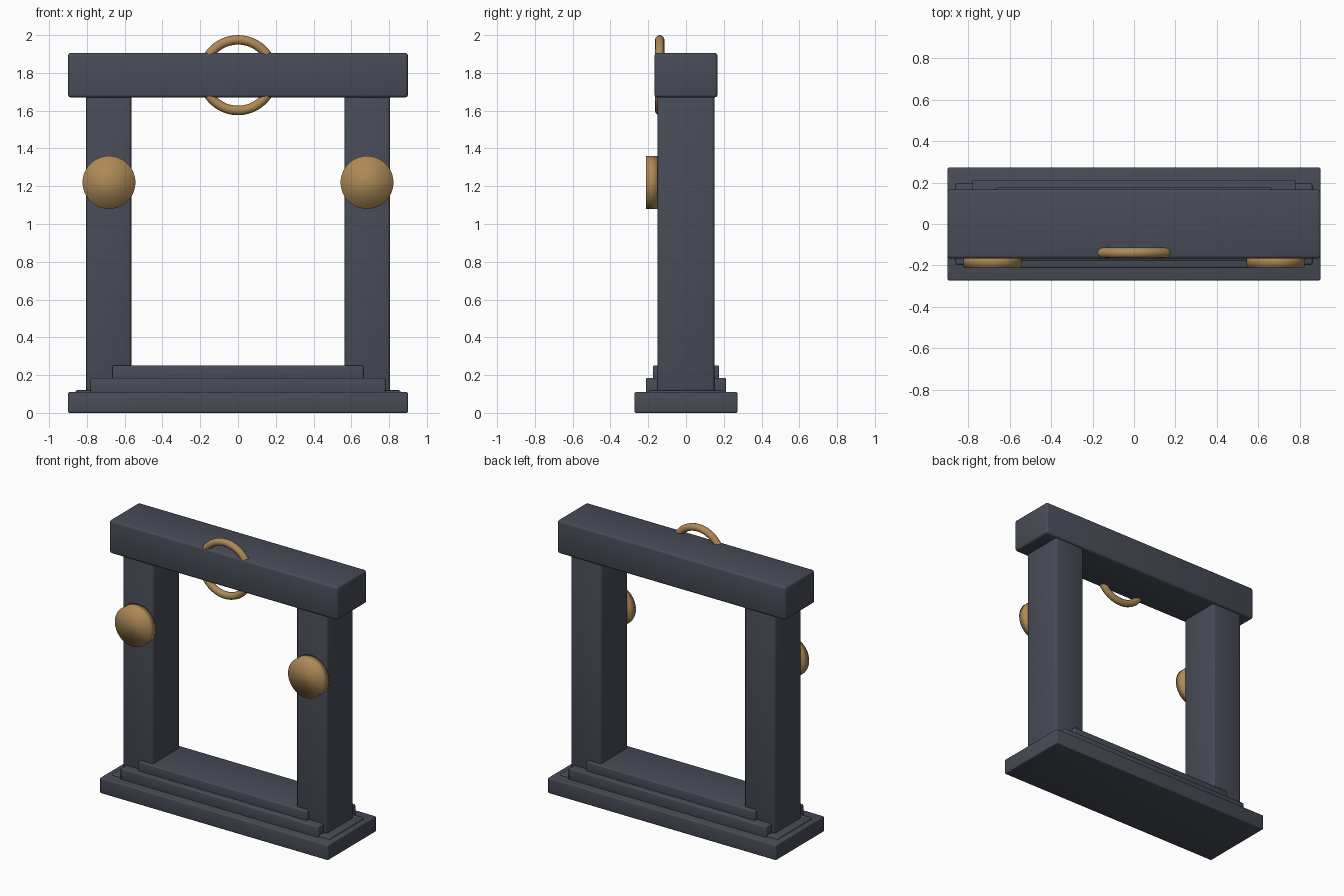
import bpy
import math

cube = bpy.data.objects.get("Cube")
if cube:
    bpy.data.objects.remove(cube, do_unlink=True)


def make_material(name, rgb):
    mat = bpy.data.materials.new(name)
    mat.use_nodes = True
    colour = (*rgb, 1.0)
    mat.diffuse_color = colour
    bsdf = next(n for n in mat.node_tree.nodes if n.type == 'BSDF_PRINCIPLED')
    bsdf.inputs["Base Color"].default_value = colour
    return mat


slate = make_material("dark slate", (0.065, 0.071, 0.095))
bronze = make_material("bronze", (0.42, 0.25, 0.095))


def finish(name, mat):
    obj = bpy.context.object
    obj.name = name
    obj.data.materials.append(mat)
    bpy.ops.object.shade_smooth()
    return obj


def block(name, x, half_x, half_y, bottom, top, bevel):
    """Softly bevelled stone block, centred on y = 0."""
    bpy.ops.mesh.primitive_cube_add(size=2, location=(x, 0, (bottom + top) / 2))
    obj = bpy.context.object
    obj.scale = (half_x, half_y, (top - bottom) / 2)
    bpy.ops.object.transform_apply(location=False, rotation=False, scale=True)
    finish(name, slate)
    mod = obj.modifiers.new("rounded edges", 'BEVEL')
    mod.width = bevel
    mod.segments = 3
    return obj


# Stepped base
block("base_slab", 0, 0.90, 0.272, 0.0, 0.11, 0.008)
block("base_plinth", 0, 0.86, 0.195, 0.10, 0.12, 0.008)
block("lower_step", 0, 0.78, 0.212, 0.10, 0.186, 0.008)
block("upper_step", 0, 0.665, 0.176, 0.17, 0.252, 0.008)

# Pillars, each with a round boss on the front
for side, sign in (("left", 1), ("right", -1)):
    block(side + "_pillar", sign * 0.685, 0.12, 0.151, 0.11, 1.69, 0.016)
    bpy.ops.mesh.primitive_cylinder_add(
        vertices=48, radius=0.14, depth=0.062,
        location=(sign * 0.683, -0.181, 1.22), rotation=(math.pi / 2, 0, 0))
    finish(side + "_boss", bronze)

# Lintel and the ring set into it
block("lintel", 0, 0.90, 0.167, 1.67, 1.906, 0.016)
bpy.ops.mesh.primitive_torus_add(
    major_radius=0.187, minor_radius=0.025, major_segments=48, minor_segments=12,
    location=(0, -0.139, 1.788), rotation=(math.pi / 2, 0, 0))
finish("lintel_ring", bronze)
